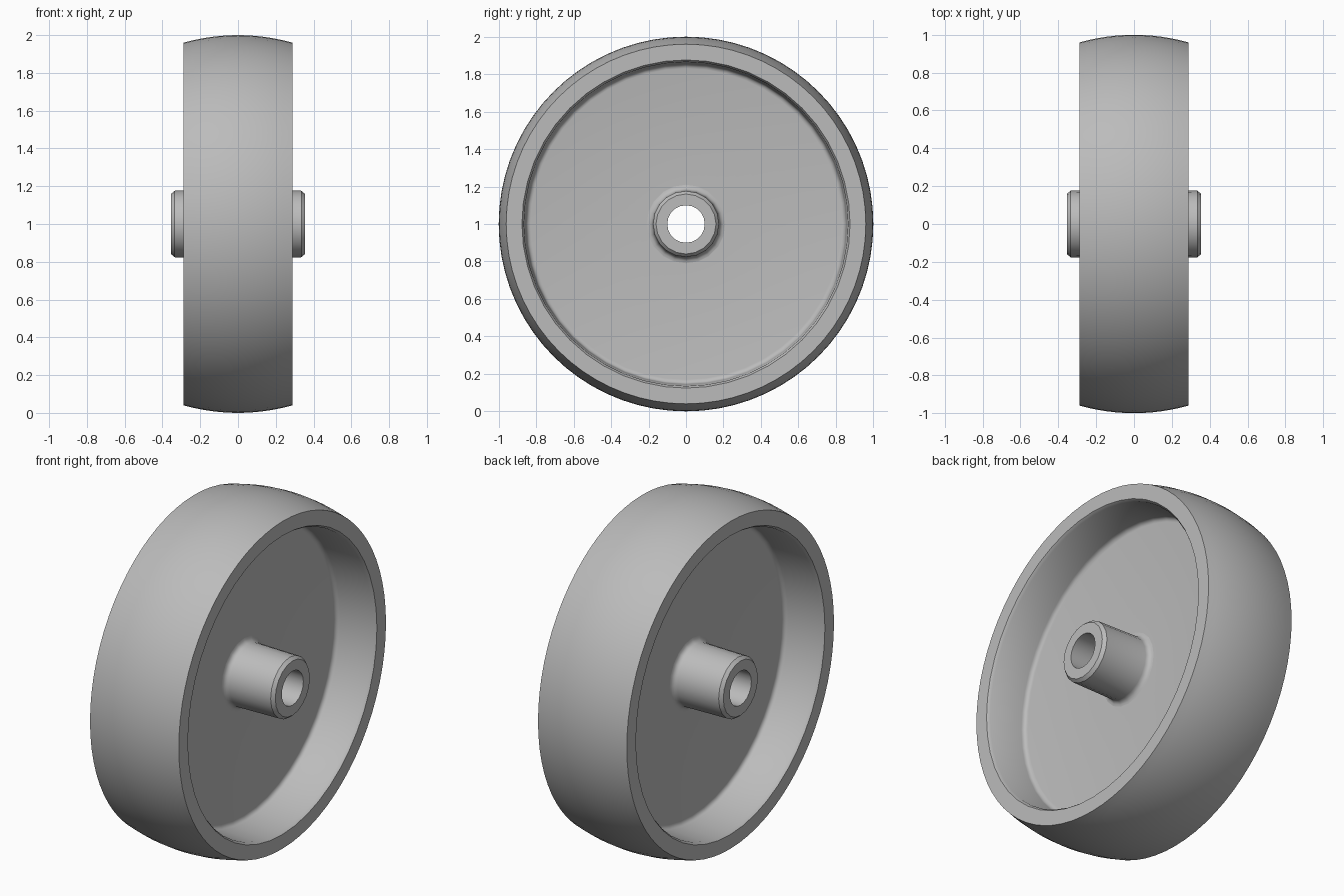
import bpy, bmesh, math

if "Cube" in bpy.data.objects:
    bpy.data.objects.remove(bpy.data.objects["Cube"])

grey = bpy.data.materials.new("plain grey")
grey.diffuse_color = (0.5, 0.5, 0.5, 1)
grey.use_nodes = True
grey.node_tree.nodes["Principled BSDF"].inputs["Base Color"].default_value = grey.diffuse_color


def arc(cx, cr, rad, a0, a1, n):
    """Points (x, radius) along a small arc, angles in degrees."""
    return [(cx + rad * math.cos(math.radians(a0 + (a1 - a0) * i / n)),
             cr + rad * math.sin(math.radians(a0 + (a1 - a0) * i / n)))
            for i in range(n + 1)]


def lathe(name, profile, sides):
    """Spin a closed (x, radius) profile around the axle."""
    bm = bmesh.new()
    rings = []
    for i in range(sides):
        a = 2 * math.pi * i / sides
        rings.append([bm.verts.new((x, r * math.sin(a), 1 + r * math.cos(a)))
                      for x, r in profile])
    n = len(profile)
    for i in range(sides):
        p, q = rings[i], rings[(i + 1) % sides]
        for j in range(n):
            k = (j + 1) % n
            bm.faces.new((p[j], p[k], q[k], q[j]))
    bmesh.ops.recalc_face_normals(bm, faces=bm.faces)
    me = bpy.data.meshes.new(name)
    bm.to_mesh(me)
    bm.free()
    me.materials.append(grey)
    ob = bpy.data.objects.new(name, me)
    bpy.context.collection.objects.link(ob)
    bpy.ops.object.select_all(action='DESELECT')
    ob.select_set(True)
    bpy.context.view_layer.objects.active = ob
    bpy.ops.object.shade_smooth_by_angle(angle=math.radians(32))
    return ob


def mirrored(half):
    """Close a right-hand half profile with its left-hand reflection."""
    return half + [(-x, r) for x, r in reversed(half)]


# Tyre: crowned tread, flat side walls
crown = [(0.288 * i / 6, 1 - 0.04 * (i / 6) ** 2) for i in range(-6, 7)]
lathe("tyre", crown + [(0.288, 0.878), (-0.288, 0.878)], 72)

# Rim and web: chamfered lip, slightly tapered barrel, filleted into a thin disc
lathe("rim_and_web", mirrored(
    [(0.288, 0.88), (0.288, 0.876), (0.272, 0.865)]
    + arc(0.065, 0.83, 0.025, 90, 180, 4)
    + [(0.04, 0.15)]), 48)

# Hub: filleted foot, chamfered end
lathe("hub", mirrored(
    arc(0.07, 0.21, 0.03, 180, 270, 4)
    + [(0.335, 0.176), (0.354, 0.16), (0.354, 0.1)]), 20)
